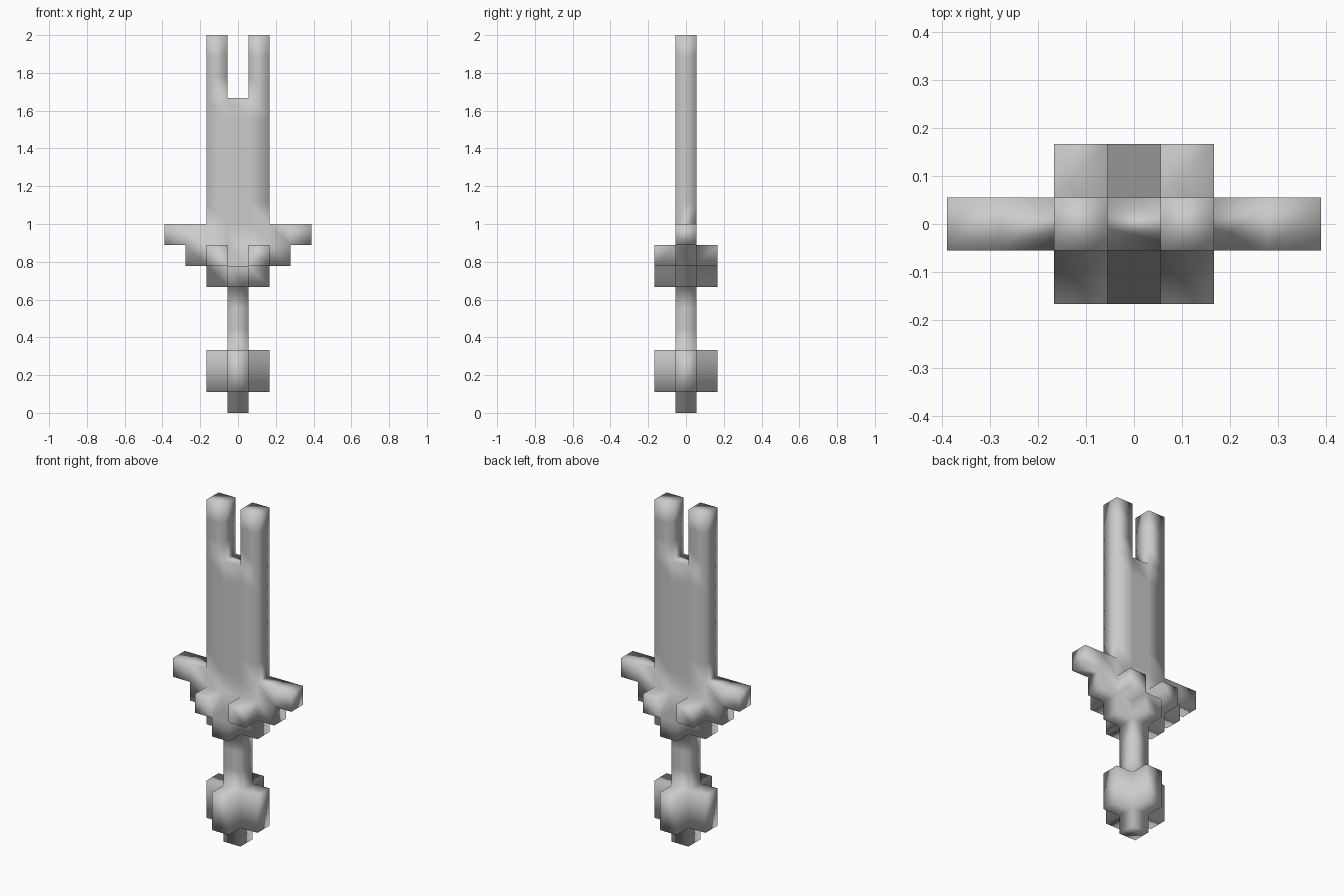
import bpy
import bmesh
from mathutils import Vector

cube = bpy.data.objects.get("Cube")
if cube:
    bpy.data.objects.remove(cube, do_unlink=True)

UNIT = 1 / 9  # edge of one block; the sword is 18 blocks tall


def block(xs, ys, zs):
    """Grid cells filling inclusive x, y and z ranges."""
    return {(x, y, z)
            for x in range(xs[0], xs[1] + 1)
            for y in range(ys[0], ys[1] + 1)
            for z in range(zs[0], zs[1] + 1)}


def cross(zs):
    """Plus-shaped layers, three blocks across."""
    return block((-1, 1), (0, 0), zs) | block((0, 0), (-1, 1), zs)


# Pommel: end stud and cross-shaped knob
pommel = block((0, 0), (0, 0), (0, 0)) | cross((1, 2))

# Grip
grip = block((0, 0), (0, 0), (3, 5))

# Guard: cross base, two widening tiers and four corner studs
guard = cross((6, 6))
guard |= block((-2, 2), (0, 0), (7, 7)) | block((-3, 3), (0, 0), (8, 8))
for sx in (-1, 1):
    for sy in (-1, 1):
        guard.add((sx, sy, 7))

# Blade with a forked tip
blade = block((-1, 1), (0, 0), (9, 17)) - block((0, 0), (0, 0), (15, 17))

# Outer skin of the joined blocks, one square per exposed side
cells = pommel | grip | guard | blade
bm = bmesh.new()
for cell in cells:
    centre = Vector(cell) + Vector((0, 0, 0.5))
    for axis in range(3):
        for sign in (-1, 1):
            n = Vector((0, 0, 0))
            n[axis] = sign
            if tuple(int(c + d) for c, d in zip(cell, n)) in cells:
                continue
            u = Vector((0, 0, 0))
            u[(axis + 1) % 3] = 1
            v = n.cross(u)
            corners = (-u - v, u - v, u + v, v - u)
            bm.faces.new([bm.verts.new((centre + (n + c) / 2) * UNIT)
                          for c in corners])
bmesh.ops.remove_doubles(bm, verts=bm.verts, dist=UNIT / 100)
for face in bm.faces:
    face.smooth = True

mesh = bpy.data.meshes.new("block_sword")
bm.to_mesh(mesh)
bm.free()
sword = bpy.data.objects.new("block_sword", mesh)
bpy.context.collection.objects.link(sword)

# Plain grey metal
grey = bpy.data.materials.new("plain_grey")
grey.use_nodes = True
colour = (0.6, 0.6, 0.6, 1)
grey.diffuse_color = colour
grey.node_tree.nodes["Principled BSDF"].inputs["Base Color"].default_value = colour
mesh.materials.append(grey)
